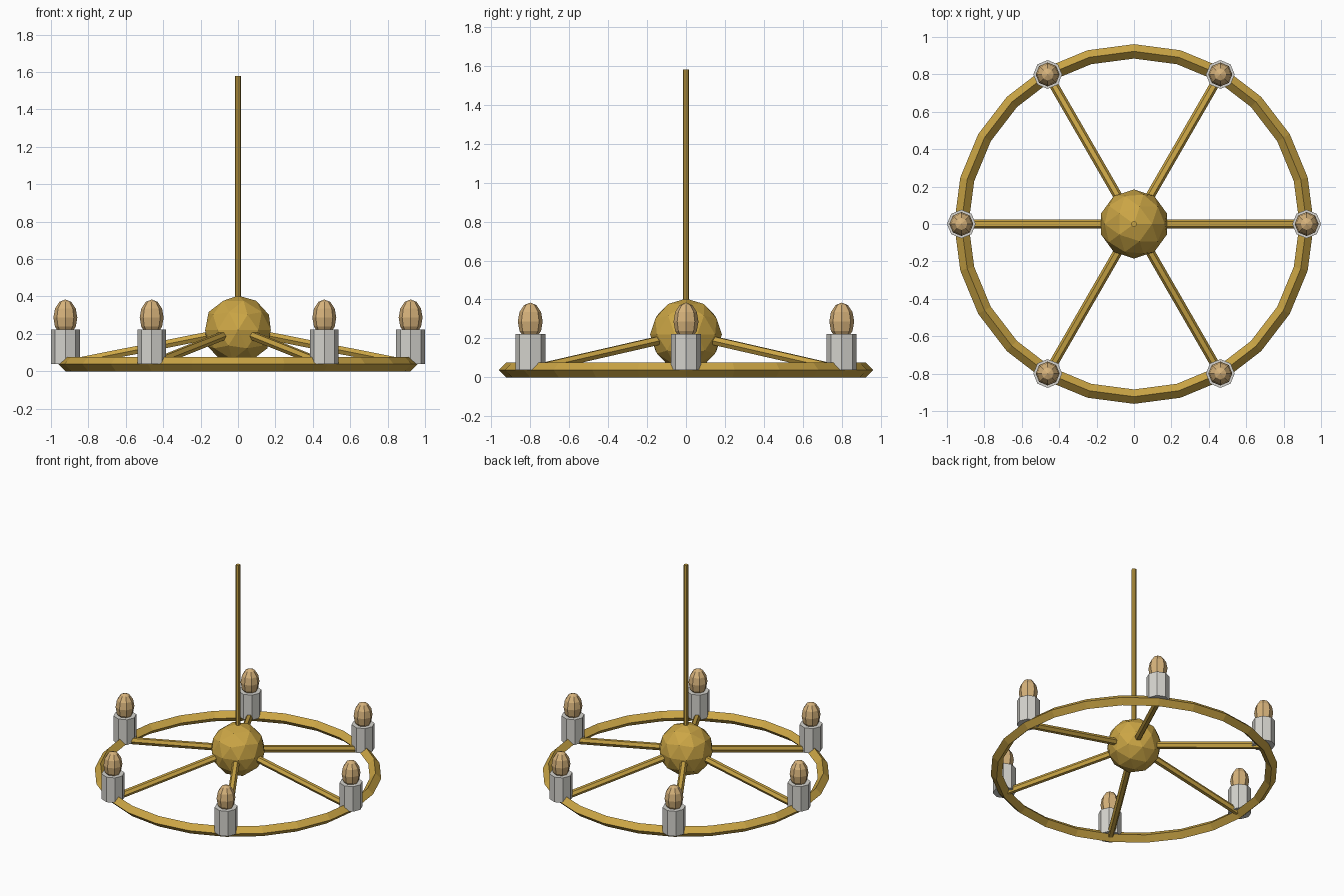
import bpy, bmesh, math
from mathutils import Matrix, Vector

if "Cube" in bpy.data.objects:
    bpy.data.objects.remove(bpy.data.objects["Cube"])

RING_R, RING_T = 0.923, 0.0385
HUB_Z, HUB_R = 0.22, 0.1846


def material(name, rgb):
    m = bpy.data.materials.new(name)
    m.diffuse_color = (*rgb, 1)
    m.use_nodes = True
    m.node_tree.nodes["Principled BSDF"].inputs["Base Color"].default_value = m.diffuse_color
    return m


brass = material("brass", (0.60, 0.38, 0.06))
candle_white = material("pale_grey", (0.66, 0.65, 0.61))
bulb_tan = material("warm_tan", (0.68, 0.45, 0.20))


def finish(name, bm, mat):
    bmesh.ops.recalc_face_normals(bm, faces=bm.faces)
    me = bpy.data.meshes.new(name)
    bm.to_mesh(me)
    bm.free()
    me.materials.append(mat)
    ob = bpy.data.objects.new(name, me)
    bpy.context.collection.objects.link(ob)
    return ob


def rod(name, a, b, radius, sides, mat, spin=0.0):
    """Straight prism between two points."""
    a, b = Vector(a), Vector(b)
    d = b - a
    turn = d.to_track_quat('Z', 'Y').to_matrix().to_4x4()
    bm = bmesh.new()
    bmesh.ops.create_cone(bm, cap_ends=True, segments=sides, radius1=radius,
                          radius2=radius, depth=d.length,
                          matrix=Matrix.Translation((a + b) / 2) @ turn @ Matrix.Rotation(spin, 4, 'Z'))
    return finish(name, bm, mat)


# Ring: diamond section swept round in 24 steps
bm = bmesh.new()
loops = []
for i in range(24):
    t = math.tau * i / 24
    loop = []
    for j in range(4):
        p = math.tau * j / 4
        r = RING_R + RING_T * math.cos(p)
        loop.append(bm.verts.new((r * math.cos(t), r * math.sin(t), RING_T + RING_T * math.sin(p))))
    loops.append(loop)
for i in range(24):
    u, v = loops[i], loops[(i + 1) % 24]
    for j in range(4):
        k = (j + 1) % 4
        bm.faces.new((u[j], v[j], v[k], u[k]))
finish("ring", bm, brass)

# Faceted hub
bm = bmesh.new()
bmesh.ops.create_icosphere(bm, subdivisions=2, radius=HUB_R, matrix=Matrix.Translation((0, 0, HUB_Z)))
finish("hub", bm, brass)

# Hanging rod
rod("hanging_rod", (0, 0, HUB_Z), (0, 0, 1.58), 0.0154, 8, brass)

# Six spokes, each with a candle cup and bulb
for i in range(6):
    t = math.tau * i / 6
    c, s = math.cos(t), math.sin(t)
    x, y = RING_R * c, RING_R * s
    rod(f"spoke_{i + 1}", (0.12 * c, 0.12 * s, 0.198), (x, y, RING_T), 0.0245, 6, brass, math.pi / 2)
    rod(f"candle_cup_{i + 1}", (x, y, RING_T), (x, y, 0.223), 0.077, 8, candle_white)
    bm = bmesh.new()
    bmesh.ops.create_uvsphere(bm, u_segments=8, v_segments=6, radius=1,
                              matrix=Matrix.Translation((x, y, 0.287)) @ Matrix.Diagonal((0.064, 0.064, 0.097, 1)))
    finish(f"bulb_{i + 1}", bm, bulb_tan)
